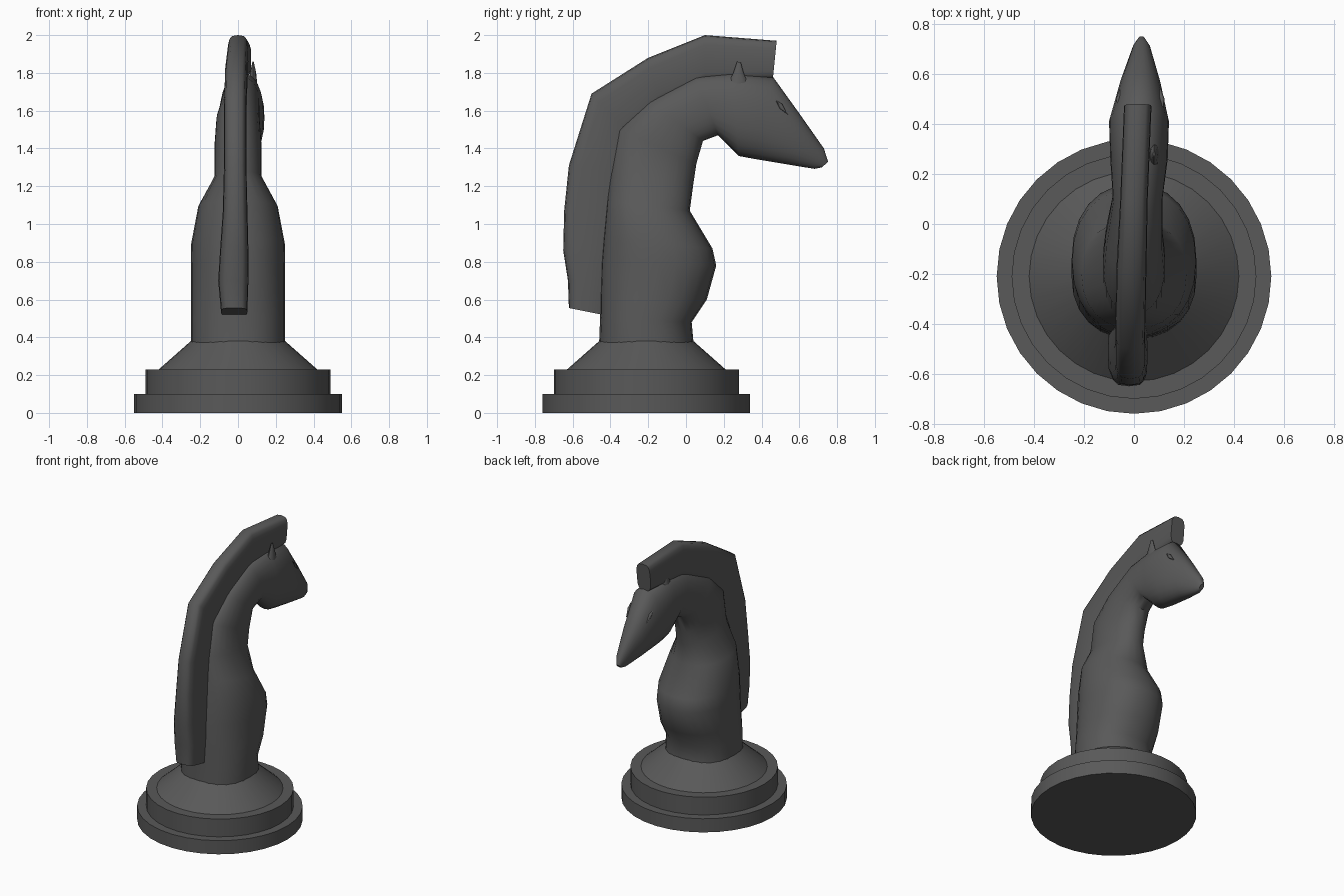
import bpy, bmesh, math
from mathutils import Vector

cube = bpy.data.objects.get("Cube")
if cube:
    bpy.data.objects.remove(cube, do_unlink=True)

charcoal = bpy.data.materials.new("charcoal")
charcoal.use_nodes = True
colour = (0.1, 0.1, 0.1, 1)
charcoal.diffuse_color = colour
charcoal.node_tree.nodes["Principled BSDF"].inputs["Base Color"].default_value = colour


def finish(name, bm, angle):
    bmesh.ops.recalc_face_normals(bm, faces=bm.faces)
    mesh = bpy.data.meshes.new(name)
    bm.to_mesh(mesh)
    bm.free()
    mesh.materials.append(charcoal)
    obj = bpy.data.objects.new(name, mesh)
    bpy.context.collection.objects.link(obj)
    bpy.ops.object.select_all(action='DESELECT')
    bpy.context.view_layer.objects.active = obj
    obj.select_set(True)
    bpy.ops.object.shade_smooth_by_angle(angle=math.radians(angle))
    return obj


def bridge(bm, loops):
    for a, b in zip(loops, loops[1:]):
        for i in range(len(a)):
            j = (i + 1) % len(a)
            bm.faces.new((a[i], a[j], b[j], b[i]))
    bm.faces.new(loops[0])
    bm.faces.new(loops[-1])


def signed_power(v, p):
    return math.copysign(abs(v) ** p, v)


def loft(name, rings, sides, power, angle):
    """Each ring: front y, front z, back y, back z, half width, centre x."""
    bm = bmesh.new()
    loops = []
    for fy, fz, by, bz, w, cx in rings:
        front, back = Vector((cx, fy, fz)), Vector((cx, by, bz))
        mid, half = (front + back) / 2, (front - back) / 2
        loop = []
        for i in range(sides):
            t = math.tau * i / sides
            side = Vector((w * signed_power(math.sin(t), power), 0, 0))
            loop.append(bm.verts.new(mid + half * signed_power(math.cos(t), power) + side))
        loops.append(loop)
    bridge(bm, loops)
    return finish(name, bm, angle)


def lathe(name, profile, y, sides=32):
    bm = bmesh.new()
    loops = [[bm.verts.new((r * math.sin(math.tau * i / sides),
                            y + r * math.cos(math.tau * i / sides), z))
              for i in range(sides)] for r, z in profile]
    bridge(bm, loops)
    return finish(name, bm, 30)


# Stepped round base
lathe("base", [(0.55, 0), (0.55, 0.1), (0.49, 0.1), (0.49, 0.23),
               (0.42, 0.23), (0.25, 0.38)], -0.21)

# Chest, neck and head in one sweep
loft("body", [
    (0.04, 0.37, -0.46, 0.37, 0.25, 0),
    (0.03, 0.48, -0.455, 0.5, 0.25, 0),
    (0.11, 0.6, -0.455, 0.62, 0.25, 0),
    (0.16, 0.78, -0.45, 0.8, 0.25, 0),
    (0.14, 0.87, -0.44, 0.92, 0.248, 0),
    (0.02, 1.07, -0.42, 1.12, 0.21, 0),
    (0.04, 1.22, -0.40, 1.28, 0.125, 0),
    (0.055, 1.32, -0.36, 1.5, 0.125, 0),
    (0.09, 1.44, -0.2, 1.65, 0.115, 0),
    (0.17, 1.47, 0.05, 1.78, 0.1, 0.015),
    (0.28, 1.36, 0.24, 1.8, 0.115, 0.02),
    (0.36, 1.345, 0.46, 1.78, 0.12, 0.02),
    (0.54, 1.315, 0.6, 1.585, 0.08, 0.025),
    (0.68, 1.292, 0.73, 1.4, 0.035, 0.03),
    (0.72, 1.3, 0.752, 1.33, 0.015, 0.03)], 24, 0.9, 50)

# Tall crest running down the back
loft("mane", [
    (-0.42, 0.515, -0.62, 0.555, 0.07, -0.02),
    (-0.4, 0.7, -0.625, 0.7, 0.08, -0.025),
    (-0.38, 0.86, -0.65, 0.86, 0.075, -0.02),
    (-0.36, 1.07, -0.645, 1.07, 0.065, -0.015),
    (-0.34, 1.25, -0.62, 1.31, 0.06, -0.015),
    (-0.3, 1.48, -0.5, 1.69, 0.06, -0.015),
    (-0.14, 1.63, -0.2, 1.88, 0.06, -0.01),
    (0.1, 1.75, 0.1, 2.0, 0.055, 0.0),
    (0.46, 1.77, 0.48, 1.97, 0.055, 0.015)], 16, 0.55, 50)

# Ears, and slim eyes on either side of the face
for side, label in ((1, "left"), (-1, "right")):
    x = 0.025 + side * 0.055
    loft("ear_" + label, [
        (0.33, 1.74, 0.22, 1.74, 0.022, x),
        (0.305, 1.8, 0.25, 1.8, 0.016, x),
        (0.29, 1.855, 0.27, 1.86, 0.004, x)], 8, 1, 60)
    loft("eye_" + label, [
        (0.475, 1.655, 0.47, 1.66, 0.004, 0.025 + side * 0.09),
        (0.495, 1.61, 0.51, 1.635, 0.012, 0.025 + side * 0.085),
        (0.54, 1.58, 0.535, 1.585, 0.004, 0.025 + side * 0.08)], 8, 1, 60)
